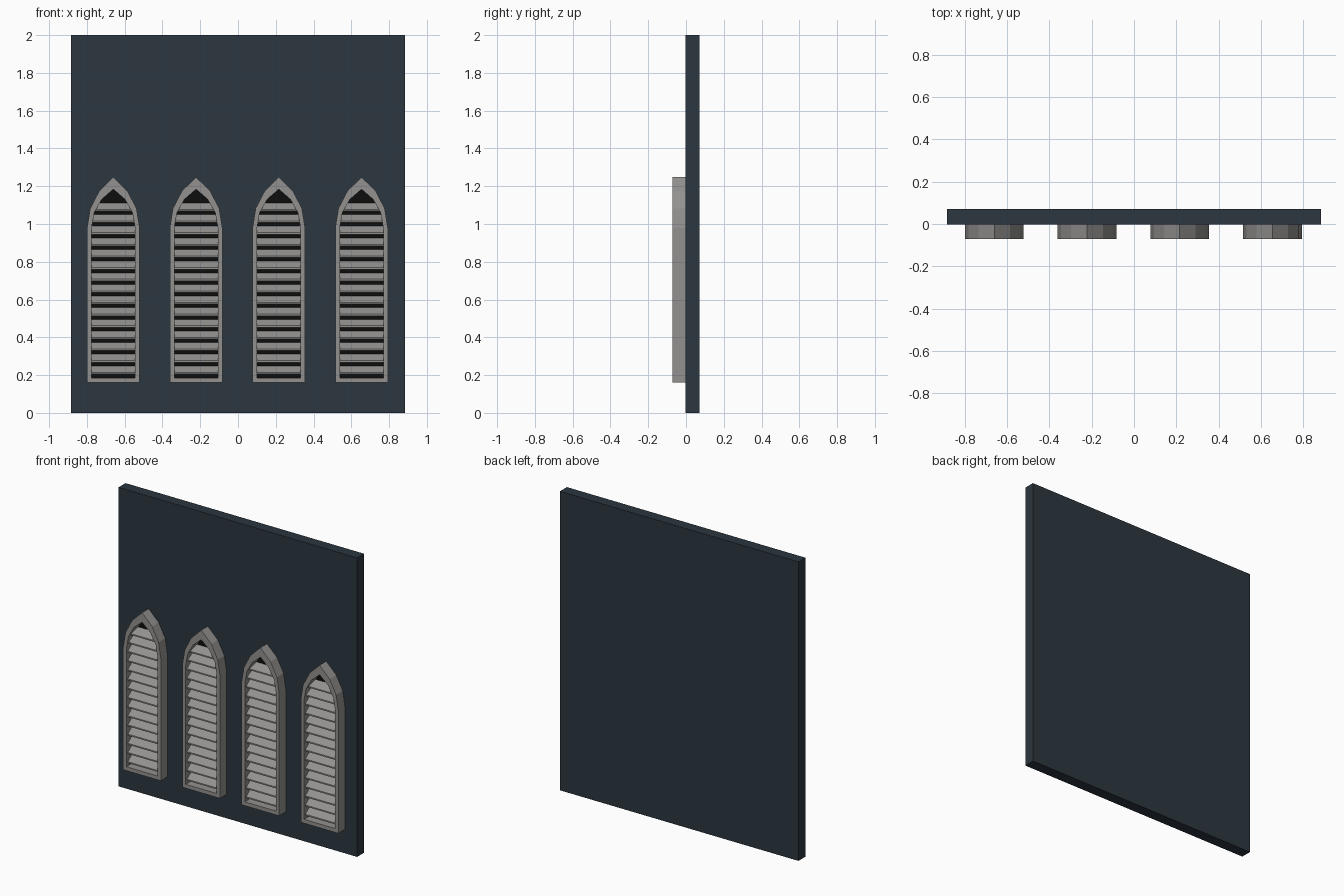
import bpy, bmesh, math

if "Cube" in bpy.data.objects:
    bpy.data.objects.remove(bpy.data.objects["Cube"])

def material(name, rgb):
    m = bpy.data.materials.new(name)
    m.diffuse_color = (*rgb, 1)
    m.use_nodes = True
    m.node_tree.nodes["Principled BSDF"].inputs["Base Color"].default_value = m.diffuse_color
    return m

slate = material("slate_blue", (0.025, 0.037, 0.05))
stone = material("stone_grey", (0.29, 0.285, 0.275))
black = material("black", (0.004, 0.004, 0.004))

SPRING = 0.98          # height where the arches begin
FRONT, WALL = -0.072, -0.002

def finish(name, bm, mat):
    bmesh.ops.recalc_face_normals(bm, faces=bm.faces)
    me = bpy.data.meshes.new(name)
    bm.to_mesh(me)
    bm.free()
    me.materials.append(mat)
    ob = bpy.data.objects.new(name, me)
    bpy.context.collection.objects.link(ob)
    return ob

def lancet(half, bottom, apex, segs=3):
    """Pointed-arch outline as (x, z) points."""
    h = apex - SPRING
    r = (half * half + h * h) / (2 * half)
    end = math.asin(h / r)
    right = [(half - r + r * math.cos(end * i / segs), SPRING + r * math.sin(end * i / segs))
             for i in range(segs + 1)]
    right[-1] = (0, apex)
    return [(half, bottom)] + right + [(-x, z) for x, z in right[-2::-1]] + [(-half, bottom)]

OUTER = lancet(0.139, 0.16, 1.248)
INNER = lancet(0.115, 0.186, 1.184)

def half_width(z):
    """Opening half-width at height z."""
    side = INNER[:5]
    for (x0, z0), (x1, z1) in zip(side, side[1:]):
        if z0 <= z <= z1:
            return x0 + (x1 - x0) * (z - z0) / (z1 - z0)
    return 0.115 if z < SPRING else 0.0

# wall panel
bm = bmesh.new()
bmesh.ops.create_cube(bm, size=1)
for v in bm.verts:
    v.co = (v.co.x * 1.766, WALL + (v.co.y + 0.5) * 0.074, (v.co.z + 0.5) * 2)
finish("wall_panel", bm, slate)

def frame(cx):
    bm = bmesh.new()
    rings = [[bm.verts.new((cx + x, y, z)) for x, z in pts]
             for pts, y in ((OUTER, WALL), (OUTER, FRONT), (INNER, FRONT), (INNER, WALL))]
    n = len(OUTER)
    for a, b in zip(rings, rings[1:] + rings[:1]):
        for i in range(n):
            j = (i + 1) % n
            bm.faces.new((a[i], a[j], b[j], b[i]))
    return finish("window_frame", bm, stone)

def backing(cx):
    bm = bmesh.new()
    bm.faces.new([bm.verts.new((cx + x, WALL - 0.003, z)) for x, z in INNER])
    ob = finish("window_backing", bm, black)
    if ob.data.polygons[0].normal.y > 0:
        ob.data.flip_normals()

def louvres(cx, count=15):
    # tilted slats, low at the front, trimmed to the arch
    bm = bmesh.new()
    for k in range(count):
        z = 0.206 + k * 0.0616
        prof = [(-0.058, z), (-0.058, z + 0.009), (-0.012, z + 0.043), (-0.012, z + 0.034)]
        ends = [[bm.verts.new((cx + s * (half_width(pz) + 0.003), y, pz)) for y, pz in prof]
                for s in (-1, 1)]
        bm.faces.new(ends[0])
        bm.faces.new(ends[1][::-1])
        for i in range(4):
            j = (i + 1) % 4
            bm.faces.new((ends[0][i], ends[1][i], ends[1][j], ends[0][j]))
    finish("louvre_slats", bm, stone)

# row of four windows
for i in range(4):
    cx = -0.66 + i * 0.438
    frame(cx)
    backing(cx)
    louvres(cx)
